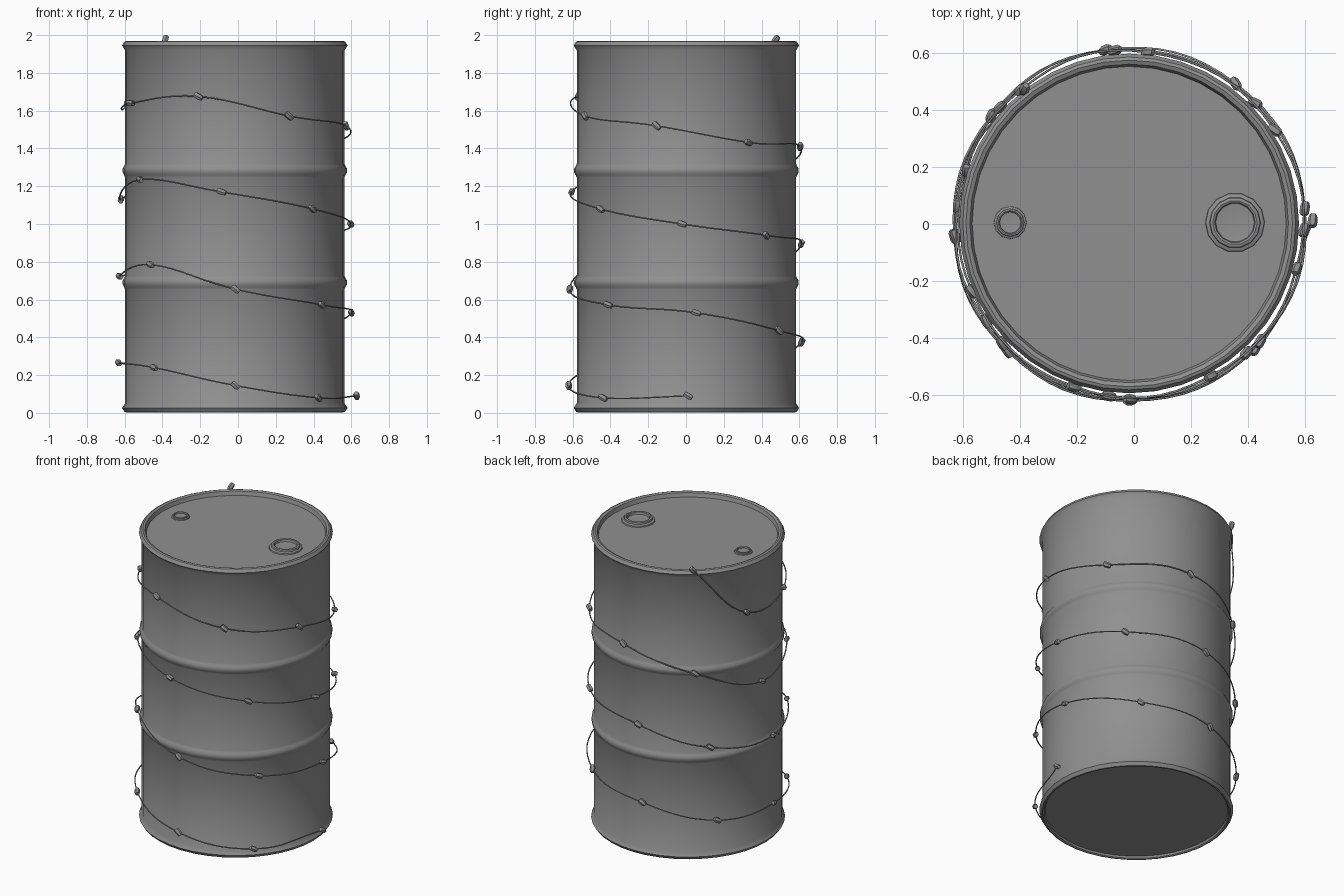
import bpy, bmesh, math, random
from mathutils import Vector

if "Cube" in bpy.data.objects:
    bpy.data.objects.remove(bpy.data.objects["Cube"])

random.seed(4)
CX, CY = -0.017, 0.002          # drum axis

# Dark grey paint shared by every part
paint = bpy.data.materials.new("dark_grey")
paint.diffuse_color = (.28, .28, .28, 1)
paint.use_nodes = True
paint.node_tree.nodes["Principled BSDF"].inputs["Base Color"].default_value = paint.diffuse_color


def smooth(ob, angle=35):
    bpy.ops.object.select_all(action='DESELECT')
    ob.select_set(True)
    bpy.context.view_layer.objects.active = ob
    bpy.ops.object.shade_smooth_by_angle(angle=math.radians(angle))


def to_object(name, bm):
    me = bpy.data.meshes.new(name)
    bmesh.ops.recalc_face_normals(bm, faces=bm.faces)
    bm.to_mesh(me)
    bm.free()
    me.materials.append(paint)
    ob = bpy.data.objects.new(name, me)
    bpy.context.collection.objects.link(ob)
    return ob


def lathe(name, profile, sides, loc, scale=1.0, angle=35):
    bm = bmesh.new()
    rings = []
    for r, z in profile:
        if r == 0:
            rings.append([bm.verts.new((0, 0, z * scale))] * sides)
        else:
            rings.append([bm.verts.new((r * scale * math.cos(2 * math.pi * i / sides),
                                        r * scale * math.sin(2 * math.pi * i / sides),
                                        z * scale))
                          for i in range(sides)])
    for a, b in zip(rings, rings[1:]):
        for i in range(sides):
            j = (i + 1) % sides
            bm.faces.new(list(dict.fromkeys([a[i], a[j], b[j], b[i]])))
    ob = to_object(name, bm)
    ob.location = loc
    smooth(ob, angle)
    return ob


# Drum shell: recessed base, rolled rims, two ribs, recessed lid
def rib(z):
    return [(.58, z - .037), (.586, z - .024), (.594, z - .01),
            (.594, z + .01), (.586, z + .024), (.58, z + .037)]


rim_low = [(0, .02), (.562, .02), (.567, .008), (.575, .003), (.583, .005),
           (.597, .026), (.58, .052)]
rim_high = [(.58, 1.918), (.597, 1.945), (.585, 1.965), (.574, 1.969),
            (.56, 1.963), (.552, 1.937), (0, 1.937)]
body = [(0, 0)]
lathe("drum", rim_low + rib(.69) + rib(1.283) + rim_high, 40, (CX, CY, 0))

# Screw caps in the lid
cap = [(.105, -.002), (.103, .008), (.09, .013), (.088, .024), (.078, .027),
       (.071, .024), (.068, .010), (.055, .008), (0, .008)]
lathe("large_cap", cap, 14, (.355, .005, 1.937))
lathe("small_cap", cap, 12, (-.435, .005, 1.937), .55)

# Wire of lights winding around the drum: (angle, height) at each bulb
stops = [(1, .09), (-45, .08), (-90, .145), (-134, .24), (-176, .265), (-218, .273),
         (-262, .375), (-307, .435), (-355, .53), (-402, .572), (-450, .655),
         (-497, .785), (-536, .723), (-582, .77), (-625, .895), (-676, .94),
         (-722, 1.0), (-768, 1.08), (-817, 1.17), (-866, 1.235), (-906, 1.13),
         (-951, 1.275), (-996, 1.41), (-1047, 1.432), (-1095, 1.52), (-1142, 1.572),
         (-1189, 1.675), (-1237, 1.64), (-1278, 1.633), (-1312, 1.975)]
points = []
for i, (a, z) in enumerate(stops):
    r = .622 - .02 * i / len(stops) + (.02 if i == 0 else 0)
    t = math.radians(a)
    points.append(Vector((r * math.cos(t) - .014, r * math.sin(t), z)))

cu = bpy.data.curves.new("light_wire", 'CURVE')
cu.dimensions = '3D'
cu.bevel_depth = .004
cu.bevel_resolution = 1
cu.resolution_u = 8
cu.materials.append(paint)
sp = cu.splines.new('BEZIER')
sp.bezier_points.add(len(points) - 1)
for bp, p in zip(sp.bezier_points, points):
    bp.co = p
    bp.handle_left_type = bp.handle_right_type = 'AUTO'
wire = bpy.data.objects.new("light_wire", cu)
bpy.context.collection.objects.link(wire)

# Bulbs: short tapered six-sided pegs, leaning off the wire direction
bulb_profile = [(0, -.024), (.012, -.024), (.017, -.016), (.017, .010),
                (.013, .024), (0, .024)]
for i, p in enumerate(points):
    tangent = (points[max(i - 1, 0)] - points[min(i + 1, len(points) - 1)]).normalized()
    out = Vector((p.x, p.y, 0)).normalized()
    lean = Vector((0, 0, random.uniform(-.8, -.1)))
    axis = tangent + out * random.uniform(-.4, .4) + lean
    ob = lathe("bulb_%02d" % (i + 1), bulb_profile, 6, p, 1.0, 30)
    ob.rotation_mode = 'QUATERNION'
    ob.rotation_quaternion = axis.to_track_quat('Z', 'Y')
